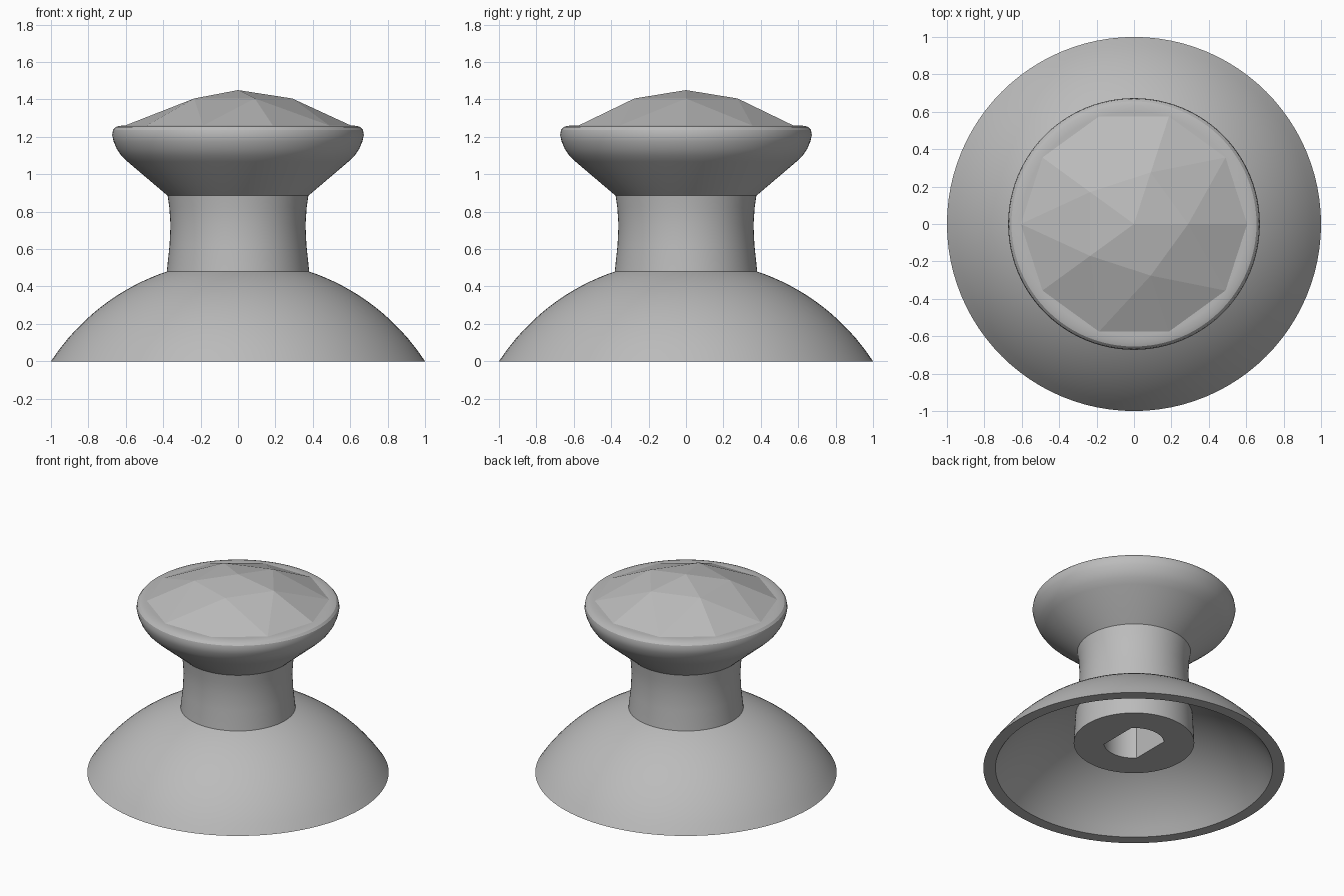
import bpy, bmesh
from math import sin, cos, pi, sqrt, radians

cube = bpy.data.objects.get("Cube")
if cube:
    bpy.data.objects.remove(cube)

SEGMENTS = 96

grey = bpy.data.materials.new("plain grey")
grey.use_nodes = True
colour = (0.5, 0.5, 0.5, 1)
grey.diffuse_color = colour
grey.node_tree.nodes["Principled BSDF"].inputs["Base Color"].default_value = colour


def finish(bm, name, smooth=True):
    """Turn a bmesh into a named, coloured object."""
    mesh = bpy.data.meshes.new(name)
    bm.to_mesh(mesh)
    bm.free()
    mesh.materials.append(grey)
    obj = bpy.data.objects.new(name, mesh)
    bpy.context.collection.objects.link(obj)
    if smooth:
        bpy.ops.object.select_all(action="DESELECT")
        obj.select_set(True)
        bpy.context.view_layer.objects.active = obj
        bpy.ops.object.shade_smooth_by_angle(angle=radians(25))
    return obj


def lathe(name, profile, closed=False, flat_rings=0):
    """Spin (radius, z) points; the last flat_rings rings get two flat sides."""
    bm = bmesh.new()
    rings = []
    for i, (r, z) in enumerate(profile):
        limit = r * sqrt(0.5) if i >= len(profile) - flat_rings else r
        ring = []
        for s in range(SEGMENTS):
            a = 2 * pi * s / SEGMENTS
            x = max(-limit, min(limit, r * cos(a)))
            ring.append(bm.verts.new((x, r * sin(a), z)))
        rings.append(ring)
    pairs = list(zip(rings, rings[1:]))
    if closed:
        pairs.append((rings[-1], rings[0]))
    else:
        bm.faces.new(rings[0])
        bm.faces.new(rings[-1])
    for low, high in pairs:
        for s in range(SEGMENTS):
            t = (s + 1) % SEGMENTS
            bm.faces.new((low[s], low[t], high[t], high[s]))
    bmesh.ops.recalc_face_normals(bm, faces=bm.faces)
    return finish(bm, name)


def dome_arc(start, end, steps=14):
    """Arc about the dome's centre below the floor, from radius start to end."""
    drop = 0.651
    size = sqrt(max(start, end) ** 2 + drop ** 2)
    radii = [start + (end - start) * i / steps for i in range(steps + 1)]
    return [(r, sqrt(size ** 2 - r ** 2) - drop) for r in radii]


# Hollow skirt: outer and inner arcs joined by a flat rim
lathe("dome_skirt", dome_arc(0.37, 1.0) + dome_arc(0.92, 0.37), closed=True)

# Waisted stem reaching into the skirt, with a two-flat socket underneath
lathe("stem", [(0.377, 0.89), (0.367, 0.82), (0.361, 0.73), (0.366, 0.62),
               (0.382, 0.47), (0.39, 0.38), (0.40, 0.19),
               (0.20, 0.19), (0.20, 0.60)], flat_rings=2)

# Flared head with a rounded lip
lathe("head", [(0.376, 0.885), (0.59, 1.067), (0.624, 1.10), (0.648, 1.135),
               (0.665, 1.175), (0.673, 1.21), (0.668, 1.237), (0.655, 1.252),
               (0.635, 1.259), (0.60, 1.26)])

# Faceted cap: a shallow triangulated dome whose triangles are inset and raised
bm = bmesh.new()


def star_ring(radius, z, count):
    return [bm.verts.new((radius * cos(2 * pi * i / count),
                          radius * sin(2 * pi * i / count), z)) for i in range(count)]


peak = bm.verts.new((0, 0, 1.45))
inner = star_ring(0.29, 1.405, 5)
outer = star_ring(0.605, 1.26, 10)
for k in range(5):
    here, after = inner[k], inner[(k + 1) % 5]
    before_out, out, next_out = (outer[(2 * k + d) % 10] for d in (-1, 0, 1))
    for tri in ((peak, here, after), (here, before_out, out),
                (here, out, next_out), (here, next_out, after)):
        bm.faces.new(tri)
bmesh.ops.inset_individual(bm, faces=bm.faces[:], thickness=0.055, depth=0.048)
finish(bm, "faceted_cap", smooth=False)
